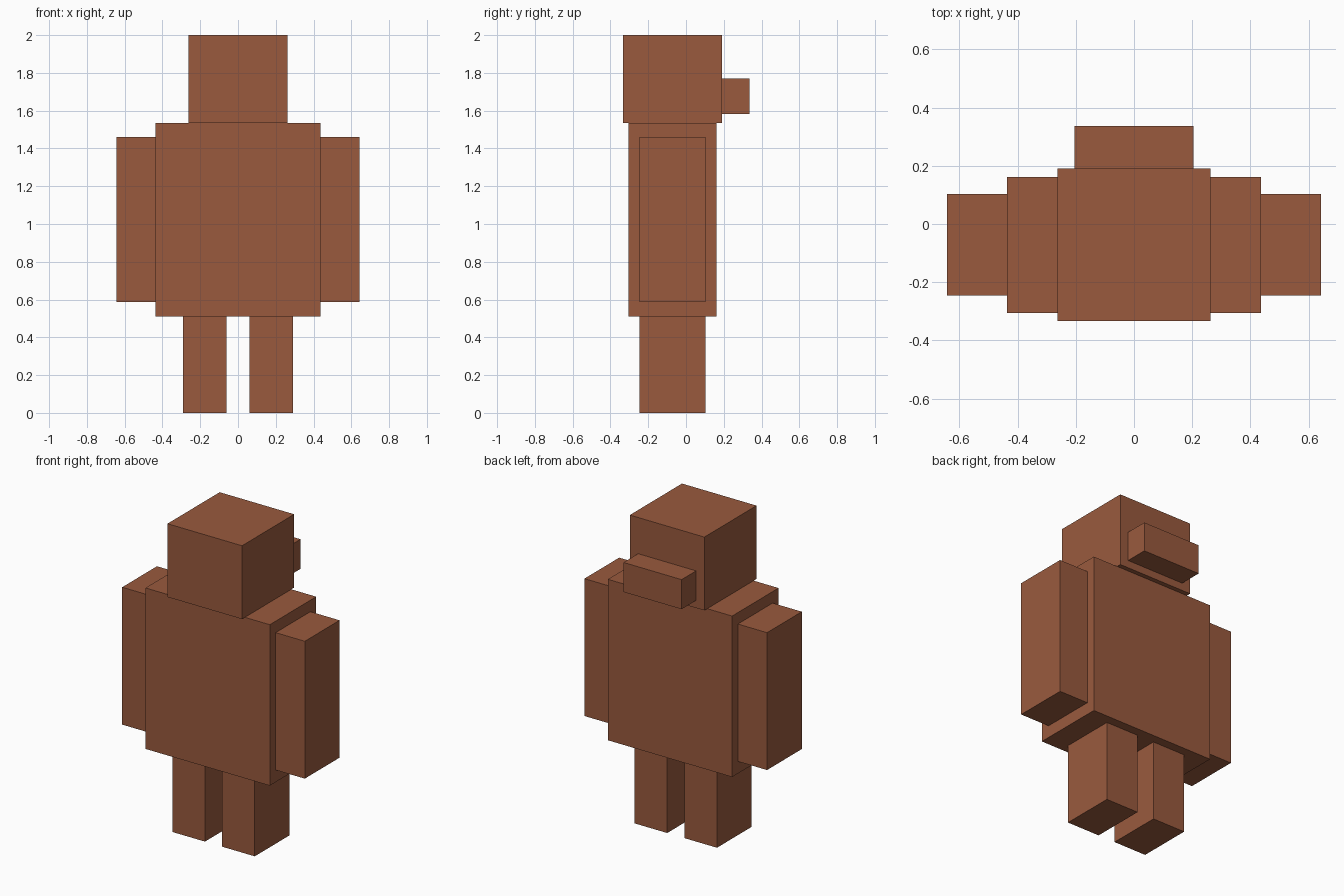
import bpy

if "Cube" in bpy.data.objects:
    bpy.data.objects.remove(bpy.data.objects["Cube"])

mat = bpy.data.materials.new("brown")
mat.diffuse_color = (0.32, 0.102, 0.048, 1.0)
mat.use_nodes = True
mat.node_tree.nodes["Principled BSDF"].inputs["Base Color"].default_value = mat.diffuse_color


def box(name, x, y, z):
    """Box spanning the given (min, max) ranges."""
    spans = (x, y, z)
    bpy.ops.mesh.primitive_cube_add(size=1, location=[(a + b) / 2 for a, b in spans])
    obj = bpy.context.object
    obj.name = name
    obj.scale = [b - a for a, b in spans]
    bpy.ops.object.transform_apply(location=False, rotation=False, scale=True)
    obj.data.materials.append(mat)
    return obj


# Torso and head
box("torso", (-0.437, 0.437), (-0.305, 0.161), (0.511, 1.534))
box("head", (-0.262, 0.262), (-0.334, 0.19), (1.534, 2.0))

# Block projecting from the head
box("head_block", (-0.204, 0.204), (0.19, 0.336), (1.582, 1.77))

# Arms and legs, mirrored across x
for side, s in (("left", -1), ("right", 1)):
    box(side + "_arm", sorted((s * 0.437, s * 0.642)), (-0.246, 0.103), (0.588, 1.461))
    box(side + "_leg", sorted((s * 0.06, s * 0.29)), (-0.246, 0.103), (0.0, 0.511))
